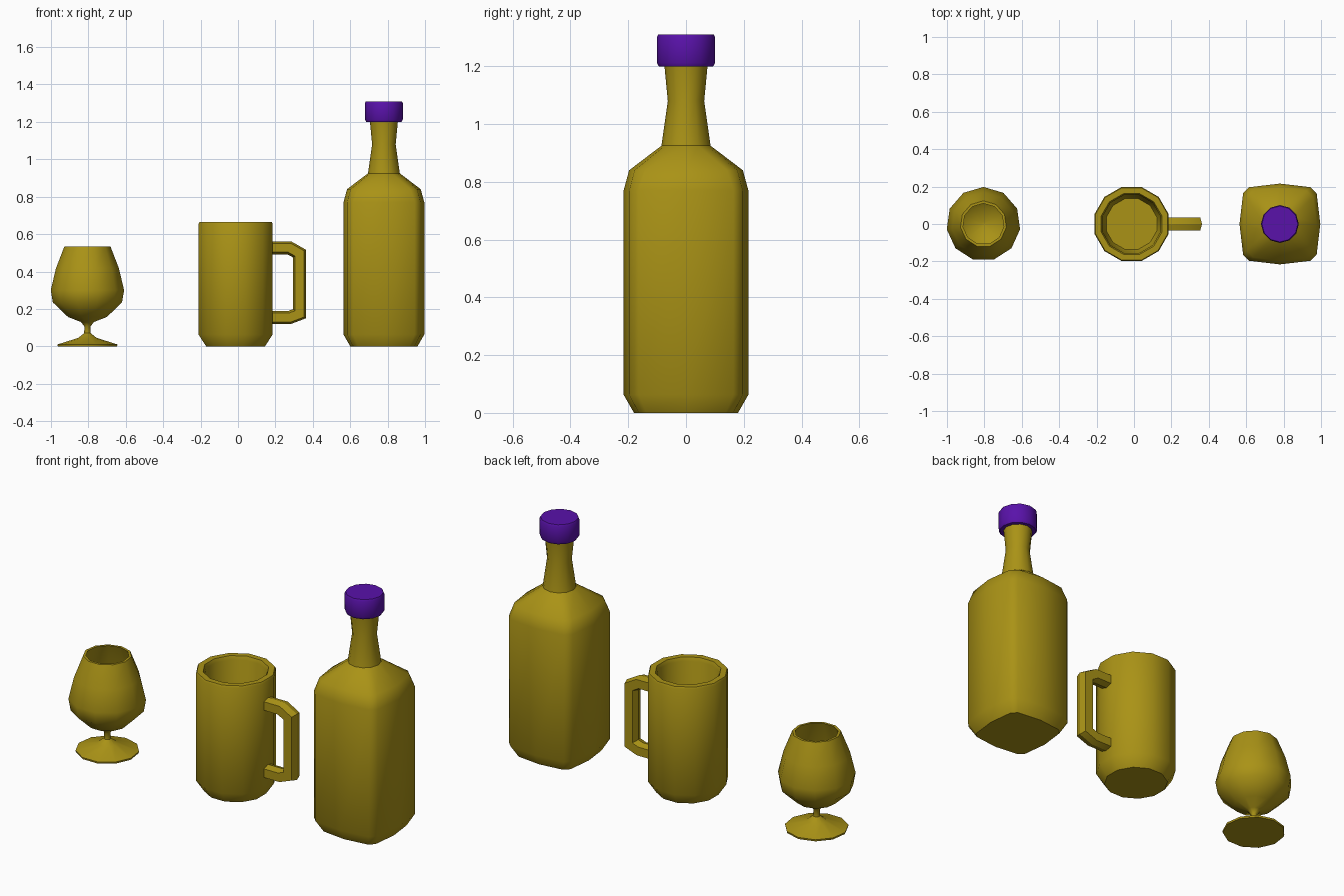
import bpy, bmesh
from math import sin, cos, pi, radians
from mathutils import Vector

if "Cube" in bpy.data.objects:
    bpy.data.objects.remove(bpy.data.objects["Cube"])


def material(name, rgb):
    m = bpy.data.materials.new(name)
    m.diffuse_color = (*rgb, 1)
    m.use_nodes = True
    m.node_tree.nodes["Principled BSDF"].inputs["Base Color"].default_value = m.diffuse_color
    return m


GOLD = material("olive_gold", (0.40, 0.29, 0.008))
PURPLE = material("purple", (0.10, 0.006, 0.40))


def loft(name, rings, mat, x, angle=40):
    """Bridge equal-length rings of points and cap both ends."""
    bm = bmesh.new()
    loops = [[bm.verts.new(p) for p in ring] for ring in rings]
    n = len(loops[0])
    for a, b in zip(loops, loops[1:]):
        for i in range(n):
            j = (i + 1) % n
            bm.faces.new((a[i], a[j], b[j], b[i]))
    bm.faces.new(loops[0][::-1])
    bm.faces.new(loops[-1])
    bmesh.ops.recalc_face_normals(bm, faces=bm.faces)
    me = bpy.data.meshes.new(name)
    bm.to_mesh(me)
    bm.free()
    me.materials.append(mat)
    ob = bpy.data.objects.new(name, me)
    bpy.context.collection.objects.link(ob)
    ob.location.x = x
    bpy.ops.object.select_all(action='DESELECT')
    ob.select_set(True)
    bpy.context.view_layer.objects.active = ob
    bpy.ops.object.shade_smooth_by_angle(angle=radians(angle))
    return ob


def circle(n, start):
    return [(cos(start + 2 * pi * i / n), sin(start + 2 * pi * i / n)) for i in range(n)]


def turned(name, profile, n, start, mat, x):
    rings = [[(r * u, r * v, z) for u, v in circle(n, start)] for r, z in profile]
    return loft(name, rings, mat, x)


# Stemmed glass: foot, stem, bowl, then the inside of the bowl
turned("stemmed_glass", [
    (0.16, 0), (0.162, 0.01), (0.05, 0.045), (0.018, 0.07), (0.016, 0.105),
    (0.035, 0.13), (0.105, 0.157), (0.187, 0.235), (0.198, 0.30), (0.17, 0.417),
    (0.124, 0.535), (0.11, 0.535), (0.156, 0.415), (0.184, 0.30), (0.173, 0.24),
    (0.098, 0.17), (0.012, 0.145)], 11, pi / 2, GOLD, -0.805)

# Mug: chamfered foot, wall, rim, inside wall and floor
turned("mug_body", [
    (0.163, 0), (0.205, 0.063), (0.205, 0.655), (0.20, 0.665), (0.168, 0.665),
    (0.16, 0.645), (0.155, 0.09), (0.14, 0.05)], 12, pi / 12, GOLD, -0.013)

# Mug handle: hexagonal section swept along a mitred path
path = [Vector(p) for p in [(0.17, 0.525), (0.275, 0.525), (0.328, 0.495),
                            (0.328, 0.175), (0.275, 0.155), (0.17, 0.155)]]
section = [(-0.035, -0.022), (0, -0.034), (0.035, -0.022),
           (0.035, 0.026), (0, 0.036), (-0.035, 0.026)]
rings = []
for i, p in enumerate(path):
    d0 = (p - path[max(i - 1, 0)]) if i else path[1] - p
    d1 = (path[i + 1] - p) if i < len(path) - 1 else d0
    n0, n1 = (Vector((-d.y, d.x)).normalized() for d in (d0, d1))
    miter = (n0 + n1) / (1 + n0.dot(n1))
    rings.append([(p.x + miter.x * s, y, p.y + miter.y * s) for y, s in section])
loft("mug_handle", rings, GOLD, 0, 30)

# Bottle: rounded-square body blending into a round neck
quarter = [(1, 0), (0.91, 0.76), (0.76, 0.91)]
square = []
for k in range(4):
    for u, v in quarter:
        for _ in range(k):
            u, v = -v, u
        square.append((u, v))
round_pts = circle(12, 0)
body = [(0.18, 0, 1), (0.216, 0.063, 1), (0.216, 0.77, 1), (0.197, 0.84, 0.85),
        (0.085, 0.925, 0), (0.063, 1.08, 0), (0.075, 1.205, 0)]
loft("bottle_body", [[(r * (a * t + c * (1 - t)), r * (b * t + d * (1 - t)), z)
                      for (a, b), (c, d) in zip(square, round_pts)]
                     for r, z, t in body], GOLD, 0.78)

# Bottle cap
turned("bottle_cap", [(0.094, 1.2), (0.101, 1.212), (0.101, 1.30), (0.096, 1.31)],
       12, 0, PURPLE, 0.78)
